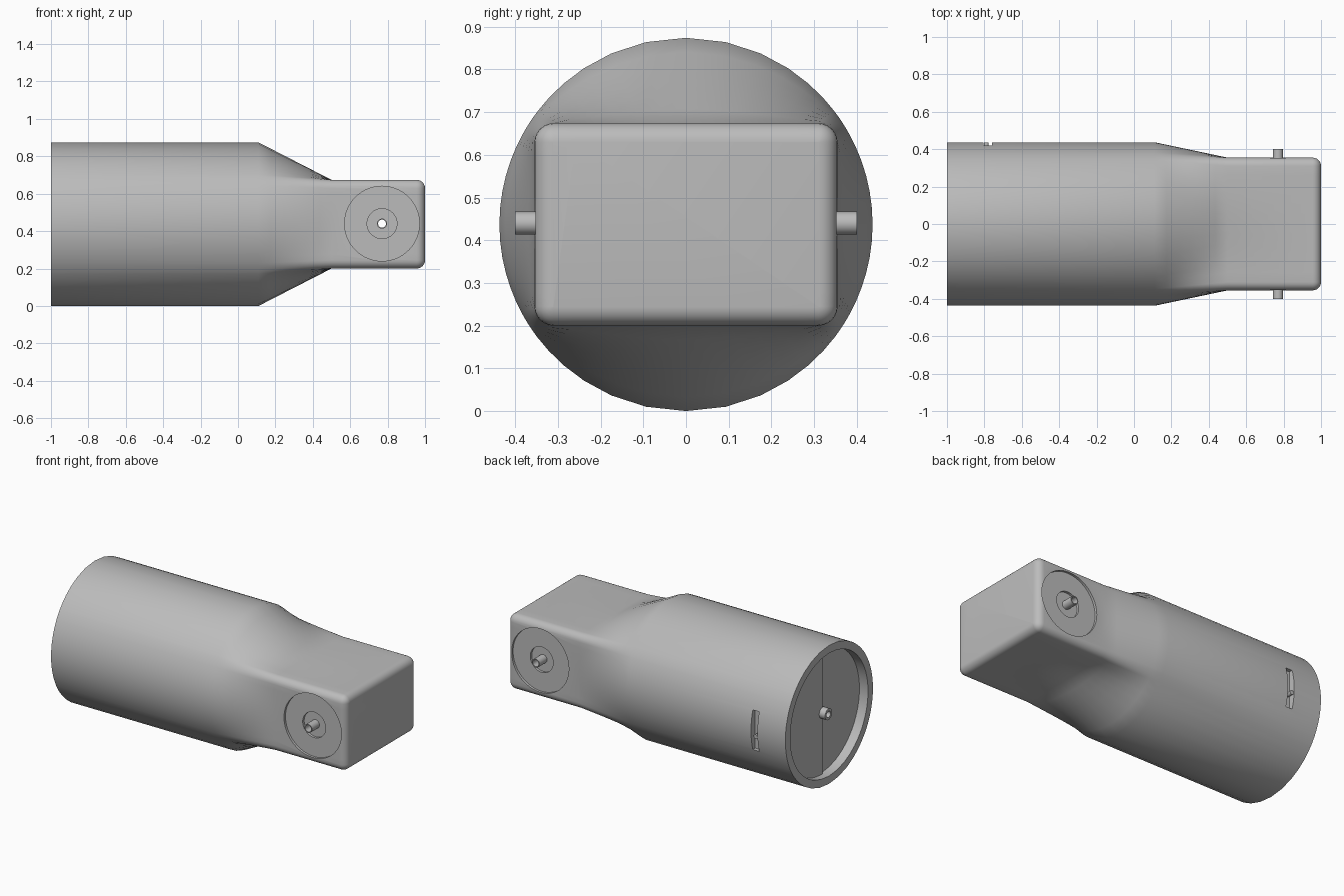
import bpy, bmesh, math
from mathutils import Matrix, Vector

cube = bpy.data.objects.get("Cube")
if cube:
    bpy.data.objects.remove(cube)

R, INNER = 0.437, 0.388          # barrel radius and rear opening radius
HW, HH, FILLET = 0.355, 0.237, 0.045   # half width, half height, rounding of the head
HEAD_X = 0.77                    # shaft position

grey = bpy.data.materials.new("plain_grey")
grey.use_nodes = True
colour = (0.5, 0.5, 0.5, 1)
grey.diffuse_color = colour
grey.node_tree.nodes["Principled BSDF"].inputs["Base Color"].default_value = colour


def make(name, bm, angle=30):
    bmesh.ops.recalc_face_normals(bm, faces=bm.faces)
    mesh = bpy.data.meshes.new(name)
    bm.to_mesh(mesh)
    bm.free()
    mesh.materials.append(grey)
    ob = bpy.data.objects.new(name, mesh)
    bpy.context.collection.objects.link(ob)
    smooth(ob, angle)
    return ob


def smooth(ob, angle=30):
    bpy.ops.object.select_all(action='DESELECT')
    ob.select_set(True)
    bpy.context.view_layer.objects.active = ob
    bpy.ops.object.shade_smooth_by_angle(angle=math.radians(angle))


def skin(bm, rings, closed=False):
    loops = [[bm.verts.new(p) for p in ring] for ring in rings]
    n = len(loops[0])
    pairs = list(zip(loops, loops[1:]))
    if closed:
        pairs.append((loops[-1], loops[0]))
    for a, b in pairs:
        for i in range(n):
            j = (i + 1) % n
            bm.faces.new((a[i], a[j], b[j], b[i]))
    if not closed:
        bm.faces.new(loops[0])
        bm.faces.new(loops[-1])


def cylinder(name, axis, centre, radius, length, segments=64):
    bm = bmesh.new()
    turn = Vector((0, 0, 1)).rotation_difference(Vector(axis)).to_matrix().to_4x4()
    bmesh.ops.create_cone(bm, cap_ends=True, segments=segments, radius1=radius,
                          radius2=radius, depth=length,
                          matrix=Matrix.Translation(centre) @ turn)
    return make(name, bm)


def tube(name, axis, centre, outer, inner, length, segments=32):
    turn = Vector((0, 0, 1)).rotation_difference(Vector(axis)).to_matrix()
    h = length / 2
    rings = []
    for r, z in ((outer, -h), (outer, h), (inner, h), (inner, -h)):
        rings.append([Vector(centre) + turn @ Vector((r * math.cos(t), r * math.sin(t), z))
                      for t in (math.tau * i / segments for i in range(segments))])
    bm = bmesh.new()
    skin(bm, rings, closed=True)
    return make(name, bm)


def box(name, low, high):
    bm = bmesh.new()
    bmesh.ops.create_cube(bm, size=1)
    for v in bm.verts:
        v.co = [(a + b) / 2 + c * (b - a) for a, b, c in zip(low, high, v.co)]
    return make(name, bm)


def cut(ob, cutter):
    mod = ob.modifiers.new("cut", 'BOOLEAN')
    mod.operation, mod.solver, mod.object = 'DIFFERENCE', 'EXACT', cutter
    bpy.ops.object.select_all(action='DESELECT')
    bpy.context.view_layer.objects.active = ob
    ob.select_set(True)
    bpy.ops.object.modifier_apply(modifier=mod.name)
    bpy.data.objects.remove(cutter)


# Head cross-section: rounded rectangle with points along each side
def head_profile(inset=0.0, steps=6, side=12):
    w, h = HW - FILLET, HH - FILLET
    r = max(FILLET - inset, 0.001)
    arcs = []
    for k, (sy, sz) in enumerate(((1, 1), (-1, 1), (-1, -1), (1, -1))):
        arcs.append([Vector((sy * w + r * math.cos(t), sz * h + r * math.sin(t)))
                     for t in (math.pi / 2 * (k + i / steps) for i in range(steps + 1))])
    points = []
    for k, arc in enumerate(arcs):
        nxt = arcs[(k + 1) % 4][0]
        points += arc + [arc[-1].lerp(nxt, i / side) for i in range(1, side)]
    return points


def at(x, points):
    return [Vector((x, p.x, R + p.y)) for p in points]


# Body: round barrel, blended neck, rounded rectangular head, rear recess
head = head_profile()
circle = [p.normalized() * R for p in head]
bore = [p.normalized() * INNER for p in head]
rings = [at(-0.94, bore), at(-1, bore), at(-1, circle)]
for i in range(7):
    t = i / 6
    rings.append(at(0.11 + 0.39 * t, [c.lerp(h, t) for c, h in zip(circle, head)]))
for i in range(7):
    a = math.pi / 2 * i / 6
    rings.append(at(1 - FILLET + FILLET * math.sin(a),
                    head_profile(FILLET * (1 - math.cos(a)))))
bm = bmesh.new()
skin(bm, rings)
body = make("body", bm)

# Side recesses, shaft hole and side slot
for s in (-1, 1):
    cut(body, cylinder("recess_cutter", (0, 1, 0), (HEAD_X, s * (HW + 0.035), R + 0.003), 0.2, 0.1))
    cut(body, cylinder("hub_cutter", (0, 1, 0), (HEAD_X, s * (HW + 0.02), R + 0.003), 0.08, 0.1))
cut(body, cylinder("shaft_cutter", (0, 1, 0), (HEAD_X, 0, R + 0.003), 0.026, 1, 32))
cut(body, box("slot_cutter", (-0.805, 0.395, R - 0.125), (-0.76, 0.5, R + 0.125)))
smooth(body)

# Hollow cross shaft through the head
tube("cross_shaft", (0, 1, 0), (HEAD_X, 0, R + 0.003), 0.027, 0.021, 0.8)

# Half plate and hollow shaft inside the rear opening
bm = bmesh.new()
arc = [math.pi * i / 32 for i in range(33)]
skin(bm, [[Vector((x, (INNER - 0.001) * math.sin(t), R + (INNER - 0.001) * math.cos(t)))
           for t in arc] for x in (-0.955, -0.935)])
make("rear_half_plate", bm)
tube("rear_shaft", (1, 0, 0), (-0.966, 0, R), 0.035, 0.02, 0.06)

# Small switch pin in the side slot
cylinder("slot_pin", (0, 1, 0), (-0.79, 0.412, R - 0.03), 0.013, 0.045, 16)
